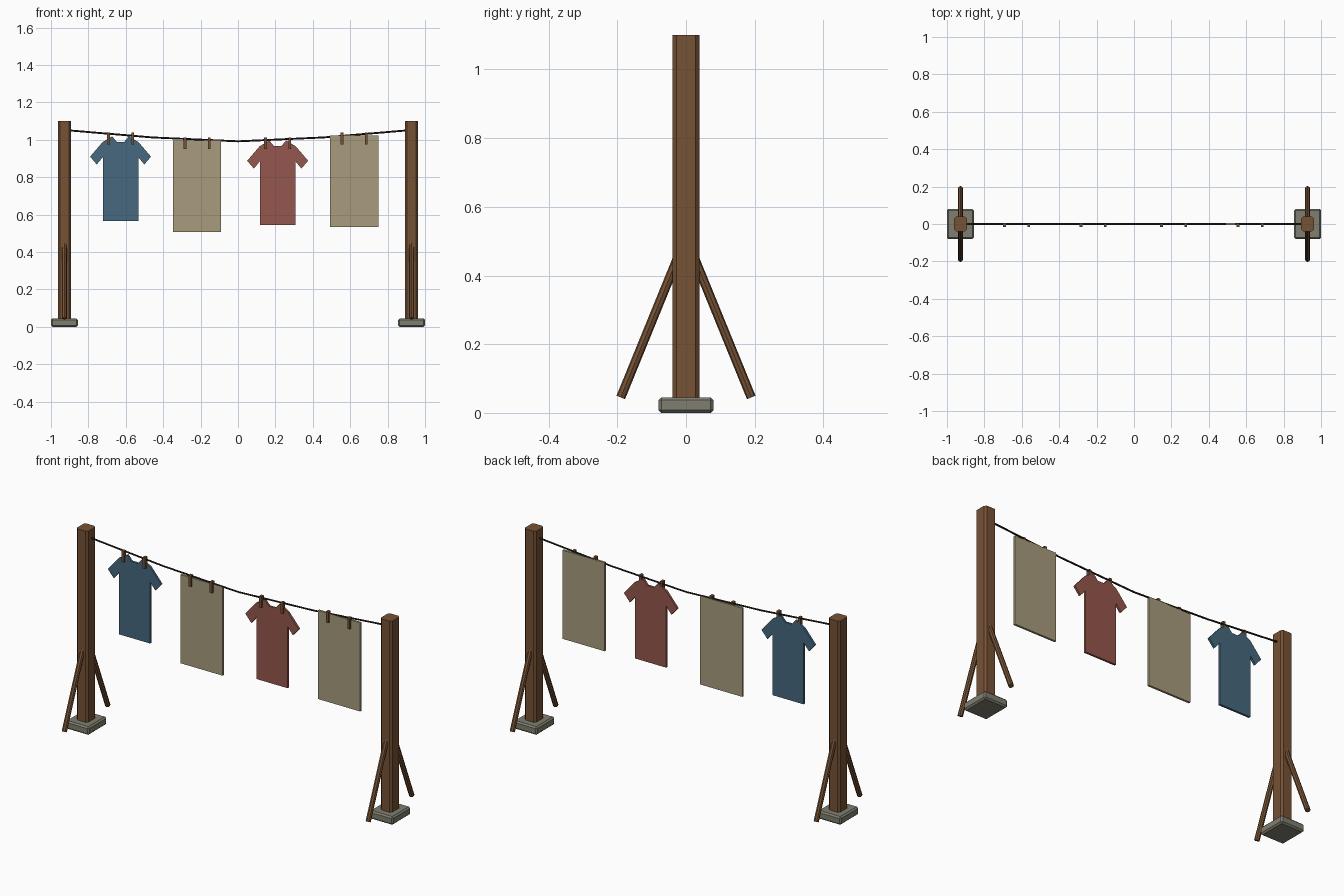
import bpy, bmesh, math
from mathutils import Vector

if "Cube" in bpy.data.objects:
    bpy.data.objects.remove(bpy.data.objects["Cube"])


def material(name, r, g, b):
    lin = [((c / 255 + 0.055) / 1.055) ** 2.4 for c in (r, g, b)]
    m = bpy.data.materials.new(name)
    m.diffuse_color = (*lin, 1)
    m.use_nodes = True
    m.node_tree.nodes["Principled BSDF"].inputs["Base Color"].default_value = m.diffuse_color
    return m


WOOD = material("brown_wood", 118, 82, 53)
STONE = material("grey_stone", 128, 126, 112)
ROPE = material("dark_rope", 45, 36, 28)
BLUE = material("blue_cloth", 70, 104, 127)
RED = material("red_cloth", 149, 87, 77)
LINEN = material("linen_cloth", 167, 156, 125)


def finish(name, bm, mat):
    bmesh.ops.recalc_face_normals(bm, faces=bm.faces)
    me = bpy.data.meshes.new(name)
    bm.to_mesh(me)
    bm.free()
    me.materials.append(mat)
    ob = bpy.data.objects.new(name, me)
    bpy.context.collection.objects.link(ob)
    return ob


def box(name, centre, size, mat, bevel=0, vertical_only=False):
    bm = bmesh.new()
    bmesh.ops.create_cube(bm, size=1)
    for v in bm.verts:
        v.co = Vector(centre) + v.co * Vector(size)
    if bevel:
        edges = [e for e in bm.edges if not vertical_only
                 or abs(e.verts[0].co.z - e.verts[1].co.z) > 1e-4]
        bmesh.ops.bevel(bm, geom=edges, offset=bevel, segments=1,
                        affect='EDGES', profile=0.5)
    return finish(name, bm, mat)


def rods(name, points, radius, sides, mat):
    # straight round rods joining consecutive points
    bm = bmesh.new()
    for a, b in zip(points, points[1:]):
        a, b = Vector(a), Vector(b)
        d = b - a
        mtx = d.to_track_quat('Z', 'Y').to_matrix().to_4x4()
        mtx.translation = (a + b) / 2
        bmesh.ops.create_cone(bm, cap_ends=True, segments=sides, radius1=radius,
                              radius2=radius, depth=d.length, matrix=mtx)
    return finish(name, bm, mat)


def cloth(name, half, x, z, mat, thick=0.012):
    # mirrored outline (right half, bottom to top) extruded along y
    outline = half + [(-px, pz) for px, pz in reversed(half)]
    bm = bmesh.new()
    face = bm.faces.new([bm.verts.new((x + px, -thick / 2, z + pz))
                         for px, pz in outline])
    new = bmesh.ops.extrude_face_region(bm, geom=[face])["geom"]
    for v in new:
        if isinstance(v, bmesh.types.BMVert):
            v.co.y += thick
    return finish(name, bm, mat)


# Posts with stone feet and two slanted braces each
for side, sx in (("left", -1), ("right", 1)):
    px = sx * 0.928
    box(side + "_foot", (px, 0, 0.0225), (0.144, 0.16, 0.045), STONE, 0.008)
    box(side + "_post", (px, 0, 0.565), (0.07, 0.078, 1.07), WOOD, 0.011, True)
    for end, sy in (("front", -1), ("back", 1)):
        rods(f"{side}_{end}_brace", [(px, sy * 0.19, 0.045), (px, sy * 0.025, 0.45)],
             0.0135, 8, WOOD)

# Sagging line
rods("rope", [(-0.91, 0, 1.051), (-0.46, 0, 1.013), (0, 0, 0.992),
              (0.46, 0, 1.013), (0.91, 0, 1.051)], 0.005, 6, ROPE)

# Laundry
SHIRT = [(0.095, 0), (0.095, 0.34), (0.127, 0.301), (0.163, 0.343),
         (0.097, 0.42), (0.045, 0.452), (0.02, 0.422)]
TOWEL = [(0.129, 0), (0.129, 0.489)]
items = [("blue_shirt", SHIRT, -0.628, 0.567, BLUE, 1.007),
         ("left_towel", TOWEL, -0.219, 0.508, LINEN, 0.982),
         ("red_shirt", SHIRT, 0.212, 0.545, RED, 0.982),
         ("right_towel", TOWEL, 0.621, 0.535, LINEN, 1.007)]
for name, half, x, z, mat, peg_z in items:
    cloth(name, half, x, z, mat)
    # Two pegs per item
    for i, s in enumerate((-1, 1)):
        box(f"{name}_peg_{i + 1}", (x + s * 0.065, -0.006, peg_z),
            (0.015, 0.02, 0.062), WOOD)
